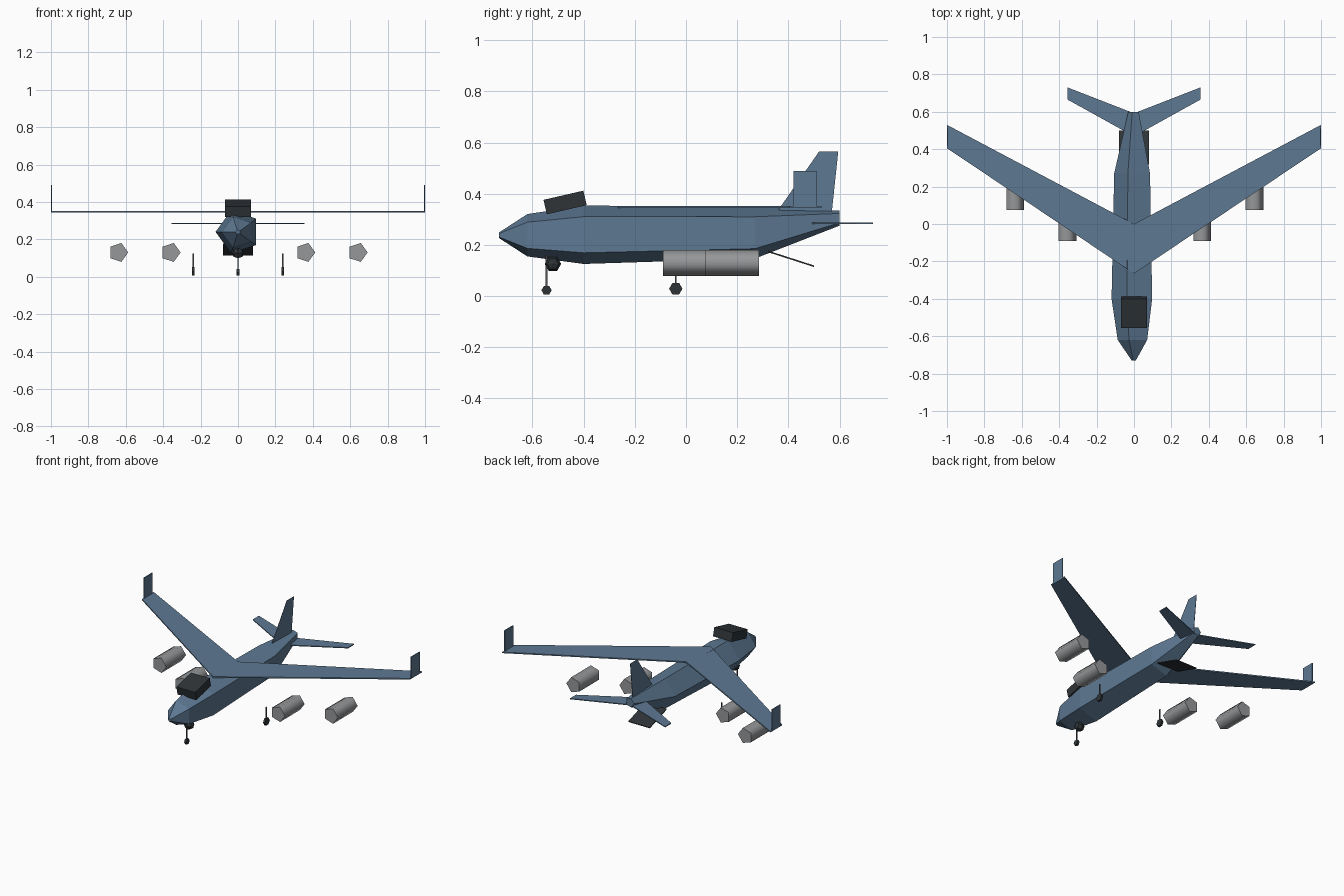
import bpy, bmesh, math
from mathutils import Matrix, Vector

default = bpy.data.objects.get("Cube")
if default:
    bpy.data.objects.remove(default, do_unlink=True)


def material(name, r, g, b):
    m = bpy.data.materials.new(name)
    m.use_nodes = True
    m.diffuse_color = (r, g, b, 1)
    m.node_tree.nodes["Principled BSDF"].inputs["Base Color"].default_value = (r, g, b, 1)
    return m


BLUE = material("slate blue paint", 0.11, 0.19, 0.29)
DARK = material("charcoal", 0.028, 0.034, 0.039)
GREY = material("engine grey", 0.30, 0.31, 0.32)
STEEL = material("strut steel", 0.08, 0.08, 0.085)


def finish(bm, name, mat):
    bmesh.ops.recalc_face_normals(bm, faces=bm.faces)
    me = bpy.data.meshes.new(name)
    bm.to_mesh(me)
    bm.free()
    me.materials.append(mat)
    ob = bpy.data.objects.new(name, me)
    bpy.context.collection.objects.link(ob)
    return ob


def loft(name, rings, sides, start, mat):
    """Join polygon rings (y, x, z, radius) running along y."""
    bm = bmesh.new()
    loops = []
    for y, x, z, r in rings:
        angles = [start + math.tau * i / sides for i in range(sides)]
        loops.append([bm.verts.new((x + r * math.cos(a), y, z + r * math.sin(a))) for a in angles])
    for a, b in zip(loops, loops[1:]):
        for i in range(sides):
            j = (i + 1) % sides
            bm.faces.new((a[i], a[j], b[j], b[i]))
    bm.faces.new(loops[0])
    bm.faces.new(loops[-1])
    return finish(bm, name, mat)


def plate(name, points, thickness, mat):
    """Extrude a flat outline symmetrically along its normal."""
    bm = bmesh.new()
    face = bm.faces.new([bm.verts.new(p) for p in points])
    face.normal_update()
    n = face.normal * thickness
    out = bmesh.ops.extrude_face_region(bm, geom=[face], use_keep_orig=True)
    moved = [v for v in out["geom"] if isinstance(v, bmesh.types.BMVert)]
    bmesh.ops.translate(bm, verts=moved, vec=n)
    bmesh.ops.translate(bm, verts=bm.verts, vec=-n / 2)
    return finish(bm, name, mat)


def box(name, centre, size, mat, tilt=0):
    bm = bmesh.new()
    m = Matrix.Translation(centre) @ Matrix.Rotation(tilt, 4, "X") @ Matrix.Diagonal((*size, 1))
    bmesh.ops.create_cube(bm, size=1, matrix=m)
    return finish(bm, name, mat)


def wheel_leg(name, x, y, radius, top):
    """Thin strut with a six-sided wheel at the bottom."""
    bm = bmesh.new()
    m = Matrix.Translation((x, y, radius + 0.003)) @ Matrix.Rotation(math.pi / 2, 4, "Y")
    bmesh.ops.create_cone(bm, cap_ends=True, segments=6, radius1=radius, radius2=radius,
                          depth=0.014, matrix=m)
    finish(bm, name + "_wheel", DARK)
    box(name + "_strut", (x, y, (radius + top) / 2), (0.007, 0.007, top - radius), STEEL)


# Five-sided fuselage
loft("fuselage", [(-0.73, 0, 0.238, 0.012), (-0.62, 0, 0.238, 0.087), (-0.4, 0, 0.24, 0.12),
                  (0.27, 0, 0.248, 0.106), (0.6, 0, 0.305, 0.031)], 5, math.pi, BLUE)

# Cockpit block
box("cockpit", (0, -0.4725, 0.366), (0.14, 0.16, 0.058), DARK, math.radians(13))

# Wings, winglets and tailplanes
for s, side in ((1, "left"), (-1, "right")):
    plate(side + "_wing", [(0, -0.265, 0.348), (s, 0.405, 0.348),
                           (s, 0.53, 0.348), (0, 0, 0.348)], 0.008, BLUE)
    plate(side + "_winglet", [(s * 0.997, 0.42, 0.348), (s * 0.997, 0.51, 0.348),
                              (s * 0.997, 0.51, 0.49), (s * 0.997, 0.42, 0.49)], 0.006, BLUE)
    plate(side + "_tailplane", [(0, 0.468, 0.285), (s * 0.355, 0.665, 0.285),
                                (s * 0.355, 0.73, 0.285), (0, 0.592, 0.285)], 0.006, BLUE)

# Tail fin
plate("tail_fin", [(0, 0.36, 0.336), (0, 0.57, 0.33), (0, 0.595, 0.565), (0, 0.52, 0.565)],
      0.002, BLUE)

# Four engine pods
for x, y, name in ((0.36, -0.09, "left_inner"), (0.64, 0.075, "left_outer"),
                   (-0.36, -0.09, "right_inner"), (-0.64, 0.075, "right_outer")):
    pod = loft(name + "_engine", [(y, x, 0.13, 0.053), (y + 0.21, x, 0.13, 0.053)], 5, 0, GREY)
    bpy.ops.object.select_all(action="DESELECT")
    pod.select_set(True)
    bpy.context.view_layer.objects.active = pod
    bpy.ops.object.shade_smooth_by_angle(angle=math.radians(80))

# Landing gear
wheel_leg("nose_gear", 0, -0.545, 0.02, 0.165)
wheel_leg("left_main_gear", 0.24, -0.04, 0.026, 0.125)
wheel_leg("right_main_gear", -0.24, -0.04, 0.026, 0.125)

# Sensor ball under the nose
bm = bmesh.new()
bmesh.ops.create_uvsphere(bm, u_segments=6, v_segments=4, radius=0.032,
                          matrix=Matrix.Translation((0, -0.52, 0.126)) @ Matrix.Rotation(math.pi / 2, 4, "Y"))
finish(bm, "sensor_ball", DARK)

# Open loading ramp
plate("loading_ramp", [(-0.08, 0.32, 0.175), (0.08, 0.32, 0.175),
                       (0.08, 0.5, 0.117), (-0.08, 0.5, 0.117)], 0.006, DARK)
